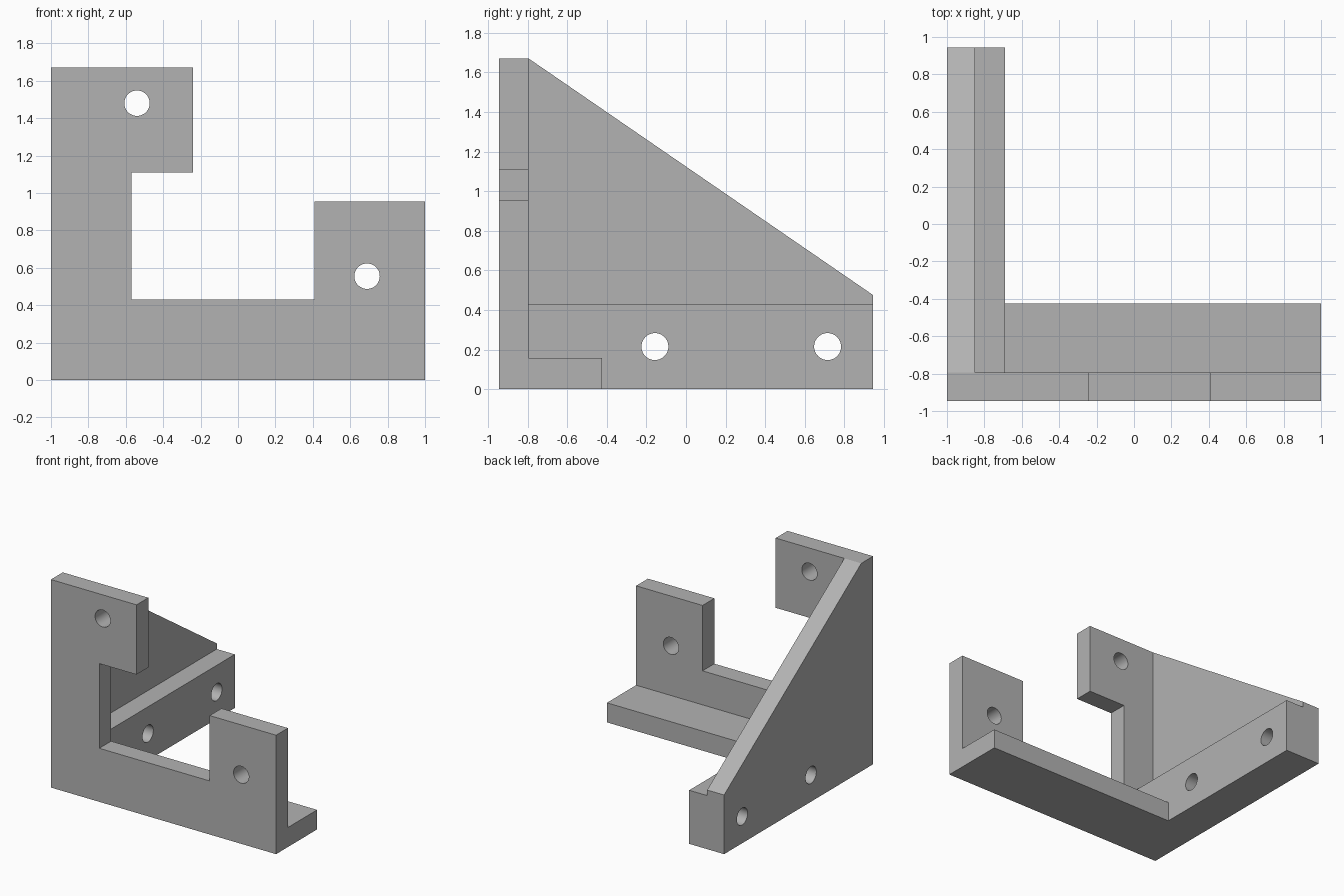
import bpy
import bmesh
import math
from mathutils import Vector

cube = bpy.data.objects.get("Cube")
if cube:
    bpy.data.objects.remove(cube, do_unlink=True)

grey = bpy.data.materials.new("plain grey")
grey.use_nodes = True
grey.diffuse_color = (0.45, 0.45, 0.45, 1)
grey.node_tree.nodes["Principled BSDF"].inputs["Base Color"].default_value = (0.45, 0.45, 0.45, 1)

# Overall extents and shared thicknesses
DEPTH = 0.945
PLATE = 0.15
HEIGHT = 1.67
FRONT_BACK = -DEPTH + PLATE
SIDE_IN = -1 + PLATE
RAIL_IN = -0.69
RAIL_TOP = 0.43
HOLE_R = 0.068


def prism(name, points, axis, start, end):
    """Extrude a 2D outline along x (outline in y, z) or along y (outline in x, z)."""
    def place(a, b, d):
        return Vector((d, a, b)) if axis == "x" else Vector((a, d, b))
    bm = bmesh.new()
    face = bm.faces.new([bm.verts.new(place(a, b, start)) for a, b in points])
    ext = bmesh.ops.extrude_face_region(bm, geom=[face])
    verts = [g for g in ext["geom"] if isinstance(g, bmesh.types.BMVert)]
    bmesh.ops.translate(bm, verts=verts, vec=place(0, 0, end - start))
    bmesh.ops.recalc_face_normals(bm, faces=bm.faces)
    mesh = bpy.data.meshes.new(name)
    bm.to_mesh(mesh)
    bm.free()
    mesh.materials.append(grey)
    obj = bpy.data.objects.new(name, mesh)
    bpy.context.collection.objects.link(obj)
    return obj


def rect(a0, a1, b0, b1):
    return [(a0, b0), (a1, b0), (a1, b1), (a0, b1)]


def circle(a, b, n=48):
    return [(a + HOLE_R * math.cos(math.tau * i / n),
             b + HOLE_R * math.sin(math.tau * i / n)) for i in range(n)]


def combine(body, tool, operation):
    """Apply a boolean and discard the tool."""
    mod = body.modifiers.new("combine", "BOOLEAN")
    mod.operation = operation
    mod.solver = "EXACT"
    mod.object = tool
    bpy.context.view_layer.objects.active = body
    bpy.ops.object.modifier_apply(modifier=mod.name)
    bpy.data.objects.remove(tool, do_unlink=True)


# Front plate with its tall hook and short upright
bracket = prism("corner_bracket", [
    (-1, 0), (1, 0), (1, 0.955), (0.41, 0.955), (0.41, RAIL_TOP),
    (-0.57, RAIL_TOP), (-0.57, 1.11), (-0.24, 1.11), (-0.24, HEIGHT), (-1, HEIGHT),
], "y", -DEPTH, FRONT_BACK)

# Sloping side plate
gusset = prism("side_gusset", [
    (FRONT_BACK, 0), (DEPTH, 0), (DEPTH, 0.475), (FRONT_BACK, HEIGHT),
], "x", -1, SIDE_IN)

# Thick lower rail along the side plate, and foot flange behind the front plate
rail = prism("side_rail", rect(FRONT_BACK, DEPTH, 0, RAIL_TOP), "x", SIDE_IN, RAIL_IN)
foot = prism("foot_flange", rect(FRONT_BACK, -0.425, 0, 0.157), "x", RAIL_IN, 1)

for part in (gusset, rail, foot):
    combine(bracket, part, "UNION")

# Screw holes
for x, z in ((-0.54, 1.48), (0.69, 0.555)):
    combine(bracket, prism("front_hole", circle(x, z), "y", -1.1, -0.7), "DIFFERENCE")
for y in (-0.157, 0.715):
    combine(bracket, prism("side_hole", circle(y, 0.215), "x", -1.1, -0.6), "DIFFERENCE")

# Smooth the hole walls, keep the plate edges sharp
bpy.ops.object.select_all(action="DESELECT")
bracket.select_set(True)
bpy.context.view_layer.objects.active = bracket
bpy.ops.object.shade_smooth_by_angle(angle=math.radians(30))
